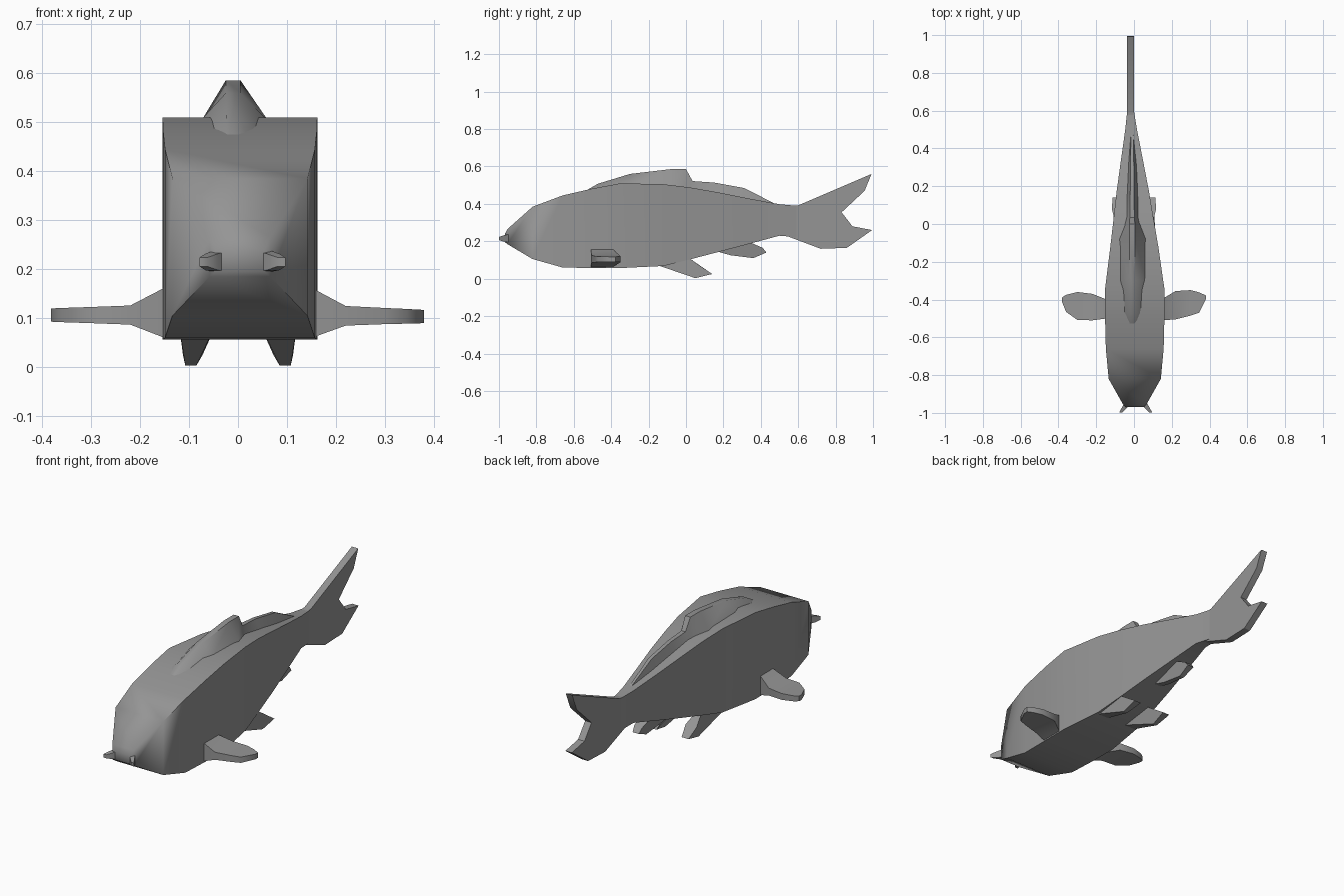
import bpy, bmesh, math

grey = bpy.data.materials.new("fish grey")
grey.diffuse_color = (0.30, 0.30, 0.30, 1)


def finish(name, bm, angle):
    bmesh.ops.recalc_face_normals(bm, faces=bm.faces)
    mesh = bpy.data.meshes.new(name)
    bm.to_mesh(mesh)
    bm.free()
    mesh.materials.append(grey)
    ob = bpy.data.objects.new(name, mesh)
    bpy.context.collection.objects.link(ob)
    bpy.ops.object.select_all(action='DESELECT')
    ob.select_set(True)
    bpy.context.view_layer.objects.active = ob
    bpy.ops.object.shade_smooth_by_angle(angle=math.radians(angle))


def loft(name, rings, angle=50):
    """Skin a row of equal-sized rings and cap both ends."""
    bm = bmesh.new()
    vs = [[bm.verts.new(p) for p in r] for r in rings]
    n = len(vs[0])
    for a, b in zip(vs, vs[1:]):
        for i in range(n):
            j = (i + 1) % n
            bm.faces.new((a[i], a[j], b[j], b[i]))
    bm.faces.new(vs[0])
    bm.faces.new(vs[-1])
    finish(name, bm, angle)


def plate(name, outline, x_of, angle=30):
    """Fin from a (y, z) outline; x_of gives its left and right x at height z."""
    loft(name, [[(x_of(z)[s], y, z) for y, z in outline] for s in (0, 1)], angle)


def centre(y):
    # The rear half bends slightly to one side
    return 0.004 - 0.022 * min(max((y + 0.2) / 0.8, 0), 1)


# Body: rectangular sections (y, half width, bottom, top)
stations = [(-0.968, 0.050, 0.195, 0.240), (-0.955, 0.062, 0.185, 0.265),
            (-0.82, 0.138, 0.105, 0.385), (-0.66, 0.153, 0.060, 0.445),
            (-0.50, 0.157, 0.057, 0.482), (-0.35, 0.158, 0.057, 0.510),
            (-0.12, 0.127, 0.068, 0.505), (0.02, 0.107, 0.103, 0.488),
            (0.17, 0.086, 0.142, 0.462), (0.34, 0.058, 0.187, 0.428),
            (0.50, 0.031, 0.230, 0.398), (0.59, 0.019, 0.222, 0.390)]
loft("body", [[(centre(y) - w, y, b), (centre(y) + w, y, b),
               (centre(y) + w, y, t), (centre(y) - w, y, t)]
              for y, w, b, t in stations], 75)

# Dorsal fin: tapering ridge (y, base half width, base z, top half width, top z)
dorsal = [(-0.53, 0.030, 0.465, 0.012, 0.474), (-0.47, 0.050, 0.48, 0.014, 0.508),
          (-0.30, 0.072, 0.50, 0.015, 0.560), (-0.08, 0.070, 0.498, 0.015, 0.586),
          (0.00, 0.040, 0.485, 0.015, 0.586), (0.035, 0.032, 0.48, 0.012, 0.522),
          (0.15, 0.030, 0.46, 0.010, 0.514), (0.31, 0.022, 0.43, 0.009, 0.485),
          (0.47, 0.010, 0.398, 0.006, 0.404)]
loft("dorsal_fin", [[(-0.008 - w, y, b), (-0.008 + w, y, b),
                     (-0.010 + u, y, t), (-0.010 - u, y, t)]
                    for y, w, b, u, t in dorsal], 50)

# Forked tail fin
plate("tail_fin", [(0.57, 0.391), (0.60, 0.392), (0.992, 0.56), (0.955, 0.47),
                   (0.832, 0.355), (0.89, 0.28), (0.995, 0.26), (0.86, 0.165),
                   (0.72, 0.16), (0.55, 0.224)], lambda z: (-0.036, 0.001))

# Pectoral fins: sections along x (x, rear y, front y, bottom, top)
right = [(0.145, -0.40, -0.51, 0.058, 0.165), (0.22, -0.355, -0.505, 0.085, 0.125),
         (0.30, -0.350, -0.485, 0.088, 0.121), (0.345, -0.362, -0.47, 0.089, 0.119),
         (0.38, -0.378, -0.40, 0.090, 0.117)]
left = [(-0.145, -0.40, -0.50, 0.058, 0.165), (-0.22, -0.37, -0.51, 0.087, 0.126),
        (-0.30, -0.36, -0.508, 0.090, 0.123), (-0.36, -0.375, -0.465, 0.092, 0.121),
        (-0.382, -0.39, -0.41, 0.093, 0.120)]
for side, rows in (("right", right), ("left", left)):
    loft("pectoral_fin_" + side,
         [[(x, a, b), (x, f, b), (x, f, t), (x, a, t)] for x, a, f, b, t in rows])

# Pelvic fins: wide at the belly, thin at the tip
pelvic = [(-0.14, 0.068), (0.05, 0.003), (0.14, 0.025), (0.08, 0.065), (0.02, 0.108)]
for side, s in (("right", 1), ("left", -1)):
    def pelvic_x(z, s=s):
        k = min(z / 0.06, 1)
        mid, half = s * (0.097 - 0.011 * k), 0.010 + 0.024 * min(k, 0.9)
        if z > 0.09:
            half = 0.016
        return mid - half, mid + half
    plate("pelvic_fin_" + side, pelvic, pelvic_x)

# Anal fin under the tail root
plate("anal_fin", [(0.15, 0.150), (0.24, 0.125), (0.36, 0.11), (0.43, 0.14),
                   (0.41, 0.165), (0.33, 0.20)],
      lambda z: (-0.010 - 0.2 * (z - 0.05), -0.010 + 0.2 * (z - 0.05)))

# Barbels at the corners of the mouth (offset, y, half width, bottom, top)
for side, s in (("right", 1), ("left", -1)):
    loft("barbel_" + side,
         [[(0.009 + s * o - w, y, b), (0.009 + s * o + w, y, b),
           (0.009 + s * o + w, y, t), (0.009 + s * o - w, y, t)]
          for o, y, w, b, t in [(0.040, -0.945, 0.018, 0.195, 0.238),
                                (0.062, -0.975, 0.013, 0.198, 0.232),
                                (0.080, -0.999, 0.008, 0.206, 0.224)]])
